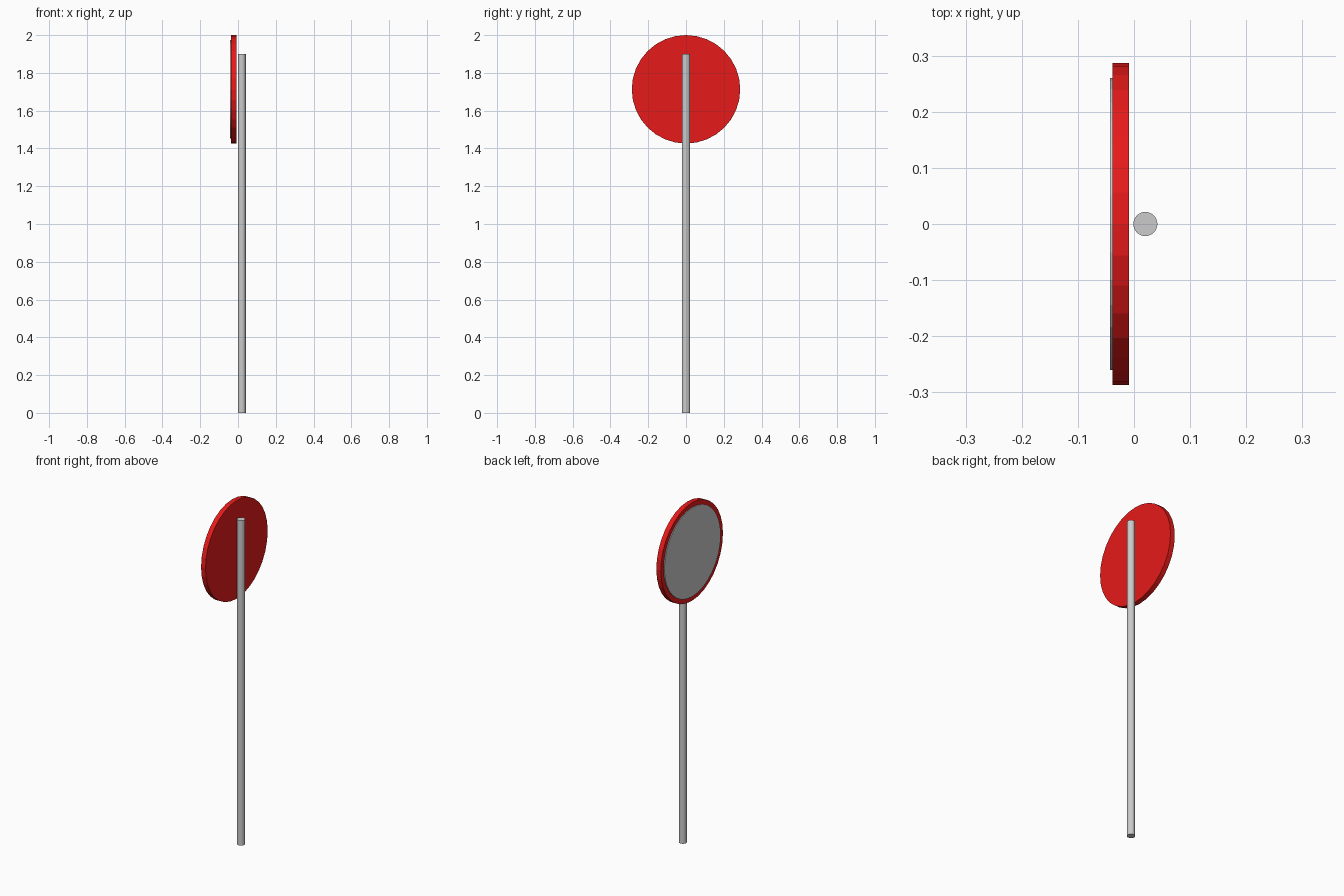
import bpy
from math import pi

if "Cube" in bpy.data.objects:
    bpy.data.objects.remove(bpy.data.objects["Cube"])

SIDES = 32
SIGN_Z = 1.713


def cylinder(name, radius, depth, location, along_x=False):
    bpy.ops.mesh.primitive_cylinder_add(
        vertices=SIDES, radius=radius, depth=depth, location=location,
        rotation=(0, pi / 2 if along_x else 0, 0))
    obj = bpy.context.object
    obj.name = name
    bpy.ops.object.transform_apply(location=False, rotation=True, scale=True)
    return obj


def disc(name, radius, x0, x1):
    return cylinder(name, radius, x1 - x0, ((x0 + x1) / 2, 0, SIGN_Z), True)


# Upright pole
cylinder("pole", 0.0215, 1.9, (0.0202, 0, 0.95))

# Red round sign board
board = disc("sign_board", 0.287, -0.038, -0.009)
red = bpy.data.materials.new("red")
red.diffuse_color = (0.8, 0.01, 0.01, 1)
red.use_nodes = True
red.node_tree.nodes["Principled BSDF"].inputs["Base Color"].default_value = red.diffuse_color
board.data.materials.append(red)

# Grey face plate, slightly proud of the board
disc("face_plate", 0.26, -0.0425, -0.030)
